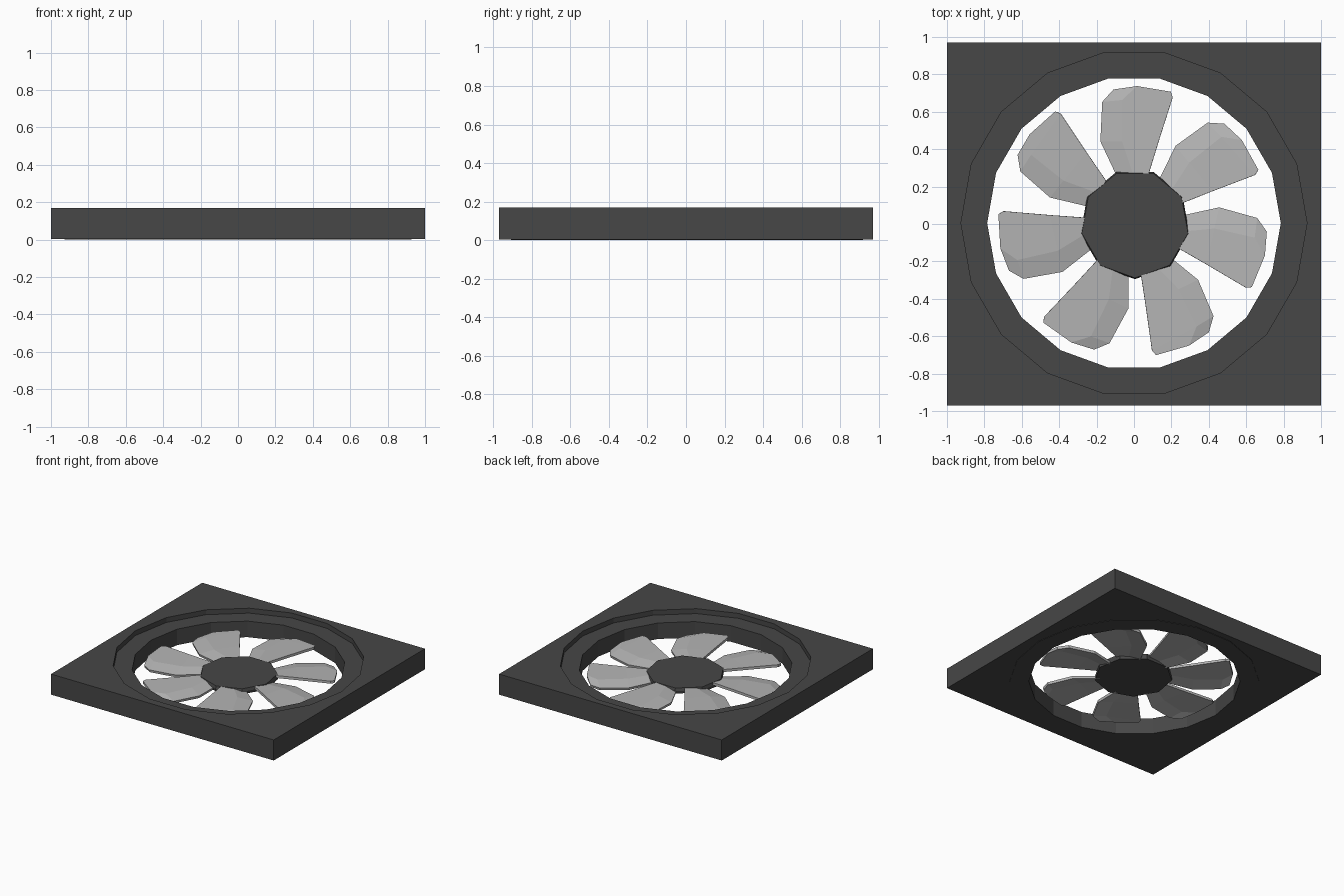
import bpy, bmesh, math
from mathutils import Matrix

if "Cube" in bpy.data.objects:
    bpy.data.objects.remove(bpy.data.objects["Cube"], do_unlink=True)


def material(name, value):
    mat = bpy.data.materials.new(name)
    mat.use_nodes = True
    colour = (value, value, value, 1)
    mat.diffuse_color = colour
    mat.node_tree.nodes["Principled BSDF"].inputs["Base Color"].default_value = colour
    return mat


dark = material("dark grey", 0.063)
light = material("light grey", 0.46)


def finish(name, bm, mat):
    bmesh.ops.recalc_face_normals(bm, faces=bm.faces)
    mesh = bpy.data.meshes.new(name)
    bm.to_mesh(mesh)
    bm.free()
    mesh.materials.append(mat)
    obj = bpy.data.objects.new(name, mesh)
    bpy.context.collection.objects.link(obj)
    return obj


def lathe(name, profile, sides, start, mat, hollow=False):
    """Turn (radius, height) points into a faceted solid or a closed hollow ring."""
    bm = bmesh.new()
    angles = [math.radians(start) + math.tau * i / sides for i in range(sides)]
    loops = [[bm.verts.new((r * math.cos(a), r * math.sin(a), z)) for a in angles]
             for r, z in profile]
    pairs = list(zip(loops, loops[1:]))
    if hollow:
        pairs.append((loops[-1], loops[0]))
    else:
        bm.faces.new(loops[0])
        bm.faces.new(loops[-1])
    for a, b in pairs:
        for i in range(sides):
            j = (i + 1) % sides
            bm.faces.new((a[i], a[j], b[j], b[i]))
    return finish(name, bm, mat)


# Square frame with a faceted round opening
bm = bmesh.new()
bmesh.ops.create_cube(bm, size=1, matrix=Matrix.Translation((0, 0, 0.0865))
                      @ Matrix.Diagonal((2, 1.94, 0.167, 1)))
frame = finish("frame", bm, dark)
cutter = lathe("frame_cutter", [(0.925, -0.2), (0.925, 0.4)], 18, 0, dark)
cutter.location.y = 0.005
cutter.hide_render = True
cut = frame.modifiers.new("opening", "BOOLEAN")
cut.operation = "DIFFERENCE"
cut.solver = "EXACT"
cut.object = cutter
bpy.context.view_layer.objects.active = frame
bpy.ops.object.modifier_apply(modifier=cut.name)
bpy.data.objects.remove(cutter, do_unlink=True)

# Recessed ring inside the opening
ring = lathe("inner_ring", [(0.785, 0), (0.927, 0), (0.927, 0.13), (0.785, 0.13)],
             18, 0, dark, hollow=True)
ring.location.y = 0.005

# Nine-sided hub
hub = lathe("hub", [(0.29, 0.038), (0.295, 0.06), (0.288, 0.082)], 9, -90, dark)
hub.location.x = 0.005

# One cambered, pitched blade: rows from root to tip of (x, y) points
rows = [
    [(-0.09, 0.25), (0.0, 0.25), (0.08, 0.25)],
    [(-0.175, 0.43), (-0.06, 0.43), (0.135, 0.43)],
    [(-0.165, 0.64), (-0.06, 0.65), (0.21, 0.665)],
    [(-0.105, 0.705), (0.02, 0.725), (0.2, 0.695)],
]
heights = (0.045, 0.066, 0.072)
bm = bmesh.new()
grid = [[bm.verts.new((x, y, z)) for (x, y), z in zip(row, heights)] for row in rows]
for a, b in zip(grid, grid[1:]):
    for i in range(2):
        bm.faces.new((a[i], a[i + 1], b[i + 1], b[i]))
first_blade = finish("blade_1", bm, light)
blade_mesh = first_blade.data

# Seven blades around the hub
for n in range(7):
    blade = first_blade if n == 0 else bpy.data.objects.new(f"blade_{n + 1}", blade_mesh)
    if n:
        bpy.context.collection.objects.link(blade)
    blade.rotation_euler.z = math.tau * n / 7
    blade.location = (-0.003, 0.012, 0)
    solid = blade.modifiers.new("thickness", "SOLIDIFY")
    solid.thickness = 0.02
    solid.offset = 0
